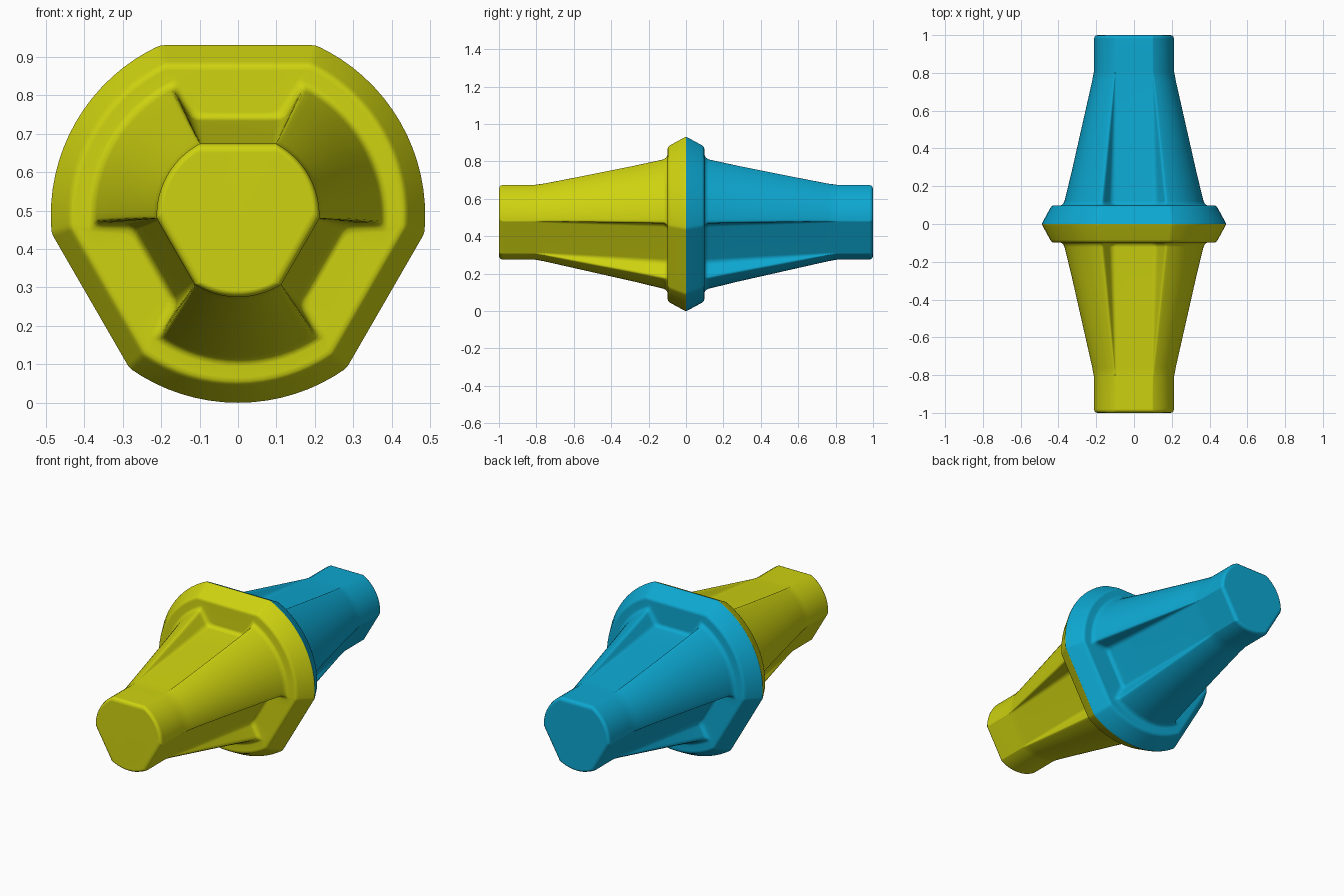
import bpy, bmesh, math
from mathutils import Vector, Matrix

cube = bpy.data.objects.get("Cube")
if cube:
    bpy.data.objects.remove(cube, do_unlink=True)

CENTRE_Z = 0.487
ARC_STEPS = 16


def material(name, rgb):
    m = bpy.data.materials.new(name)
    m.use_nodes = True
    m.diffuse_color = (*rgb, 1)
    m.node_tree.nodes["Principled BSDF"].inputs["Base Color"].default_value = (*rgb, 1)
    return m


def fillet(prev, corner, nxt, r):
    """Four points that round a corner."""
    a, b = prev - corner, nxt - corner
    p = corner + a.normalized() * min(r, 0.45 * a.length)
    q = corner + b.normalized() * min(r, 0.45 * b.length)
    return [p * (1 - t) ** 2 + corner * 2 * t * (1 - t) + q * t * t
            for t in (0, 1 / 3, 2 / 3, 1)]


def section(radius, angle, floor_w, floor_v, r):
    """Three rounded wings with a flat floor between each pair."""
    span = math.radians(120) - 2 * angle
    arc = [Vector((math.sin(angle + span * i / ARC_STEPS),
                   math.cos(angle + span * i / ARC_STEPS))) * radius
           for i in range(ARC_STEPS + 1)]
    turn = Matrix.Rotation(math.radians(-120), 2)
    f1 = Vector((floor_w, floor_v))
    f0 = Vector((-floor_w, floor_v))
    f2, f3 = turn @ f0, turn @ f1
    sector = (fillet(f0, f1, arc[0], r) + fillet(f1, arc[0], arc[1], r)
              + arc[1:-1]
              + fillet(arc[-2], arc[-1], f2, r) + fillet(arc[-1], f2, f3, r))
    points = []
    for k in range(3):
        rot = Matrix.Rotation(math.radians(-120 * k), 2)
        points += [rot @ p for p in sector]
    return points


def flange(inset):
    radius, apothem = 0.487 - inset, 0.443 - inset
    return section(radius, math.acos(apothem / radius), 0.115, apothem, 0.01)


def body(t, grow=0.0):
    """t runs from 0 at the narrow end to 1 at the flange."""
    radius = 0.212 + 0.158 * t + grow
    angle = math.radians(28 - t) - grow / radius
    w, v = 0.0985 + 0.0215 * t - grow, 0.187 + 0.06 * t + grow
    if t == 0:
        w, v = radius * math.sin(angle) - 0.001, radius * math.cos(angle)
    return section(radius, angle, w, v, 0.008 + 0.014 * t)


def half(name, side, mat):
    # Rings from the joint plane to the far end
    rings = [(0, flange(0)), (0.008, flange(0.002)), (0.083, flange(0.043)),
             (0.092, flange(0.049)), (0.097, flange(0.056)), (0.098, flange(0.066)),
             (0.098, body(1, 0.022)), (0.101, body(1, 0.012)),
             (0.108, body(1, 0.005)), (0.122, body(0.985))]
    rings += [(0.8 - 0.7 * t, body(t)) for t in (0.75, 0.5, 0.25, 0.06)]
    rings += [(0.81, body(0)), (0.98, body(0)),
              (0.99, body(0, -0.003)), (0.997, body(0, -0.008)), (1.0, body(0, -0.017))]
    bm = bmesh.new()
    loops = [[bm.verts.new((p.x, side * y, p.y + CENTRE_Z)) for p in pts]
             for y, pts in rings]
    n = len(loops[0])
    for a, b in zip(loops, loops[1:]):
        for i in range(n):
            j = (i + 1) % n
            bm.faces.new((a[i], a[j], b[j], b[i]))
    bm.faces.new(loops[0])
    bm.faces.new(loops[-1])
    bmesh.ops.recalc_face_normals(bm, faces=bm.faces)
    mesh = bpy.data.meshes.new(name)
    bm.to_mesh(mesh)
    bm.free()
    mesh.materials.append(mat)
    obj = bpy.data.objects.new(name, mesh)
    bpy.context.collection.objects.link(obj)
    bpy.ops.object.select_all(action='DESELECT')
    obj.select_set(True)
    bpy.context.view_layer.objects.active = obj
    bpy.ops.object.shade_smooth_by_angle(angle=math.radians(40))
    # Keep the broad flat areas flat beside the rounded edges
    mod = obj.modifiers.new("Weighted normals", 'WEIGHTED_NORMAL')
    mod.keep_sharp = True


half("front_half", -1, material("yellow", (0.62, 0.65, 0.005)))
half("back_half", 1, material("blue", (0.004, 0.39, 0.64)))
